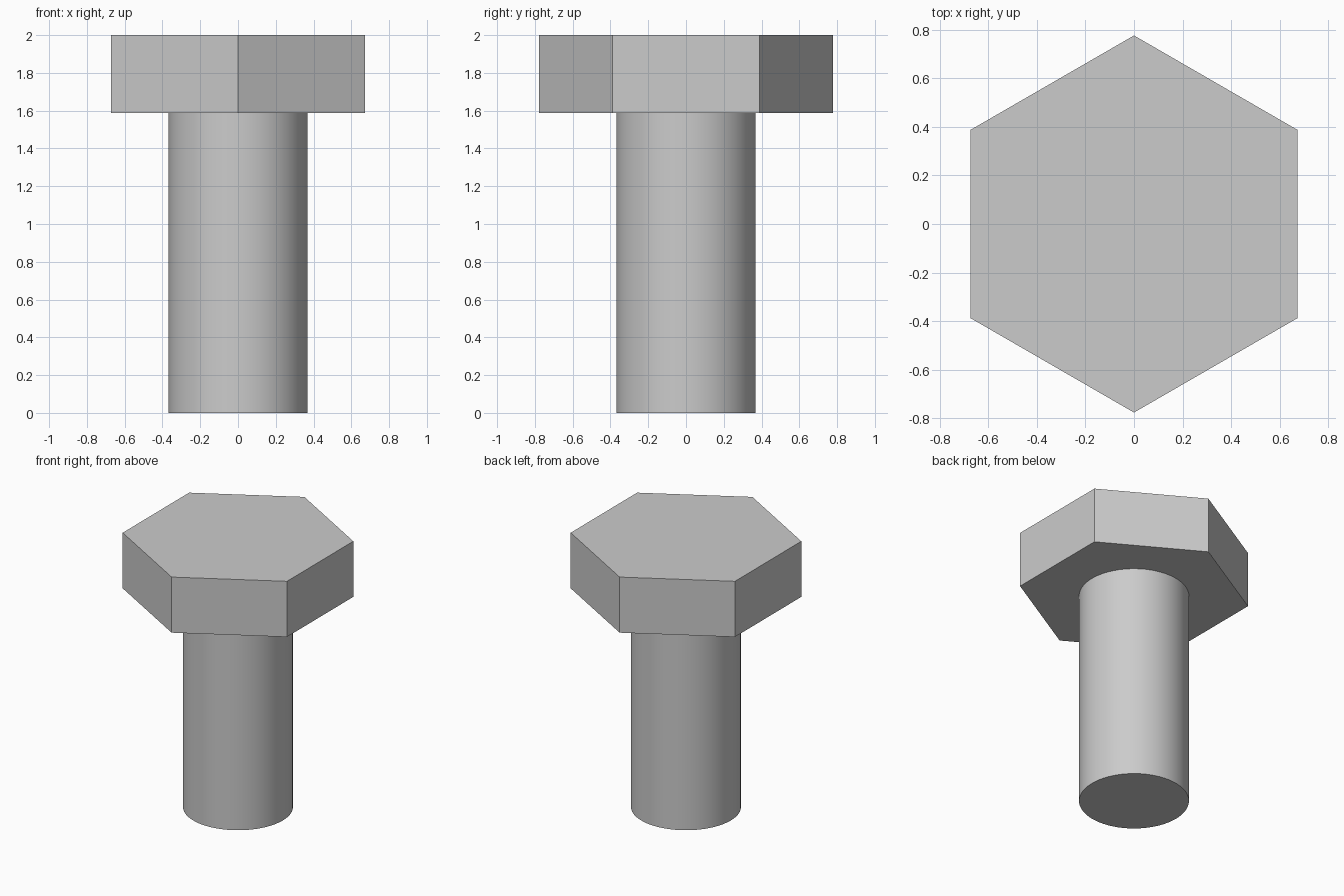
import bpy
import bmesh
from math import sin, cos, tau

if "Cube" in bpy.data.objects:
    bpy.data.objects.remove(bpy.data.objects["Cube"])


def prism(name, sides, radius, z0, z1, smooth=False):
    """Upright closed prism with its first corner on +y."""
    bm = bmesh.new()
    ring = [bm.verts.new((radius * sin(tau * i / sides),
                          radius * cos(tau * i / sides), z0))
            for i in range(sides)]
    base = bm.faces.new(ring)
    top = bmesh.ops.extrude_face_region(bm, geom=[base], use_keep_orig=True)
    verts = [g for g in top["geom"] if isinstance(g, bmesh.types.BMVert)]
    bmesh.ops.translate(bm, verts=verts, vec=(0, 0, z1 - z0))
    bmesh.ops.recalc_face_normals(bm, faces=bm.faces)
    mesh = bpy.data.meshes.new(name)
    bm.to_mesh(mesh)
    bm.free()
    obj = bpy.data.objects.new(name, mesh)
    bpy.context.collection.objects.link(obj)
    if smooth:
        bpy.ops.object.select_all(action='DESELECT')
        obj.select_set(True)
        bpy.context.view_layer.objects.active = obj
        bpy.ops.object.shade_smooth_by_angle()
    return obj


HEAD_BOTTOM = 1.588

# Round shank, standing on the ground
prism("shank", 64, 0.369, 0, HEAD_BOTTOM, smooth=True)

# Flat-sided hexagonal head
prism("hex_head", 6, 0.777, HEAD_BOTTOM, 2.0)
